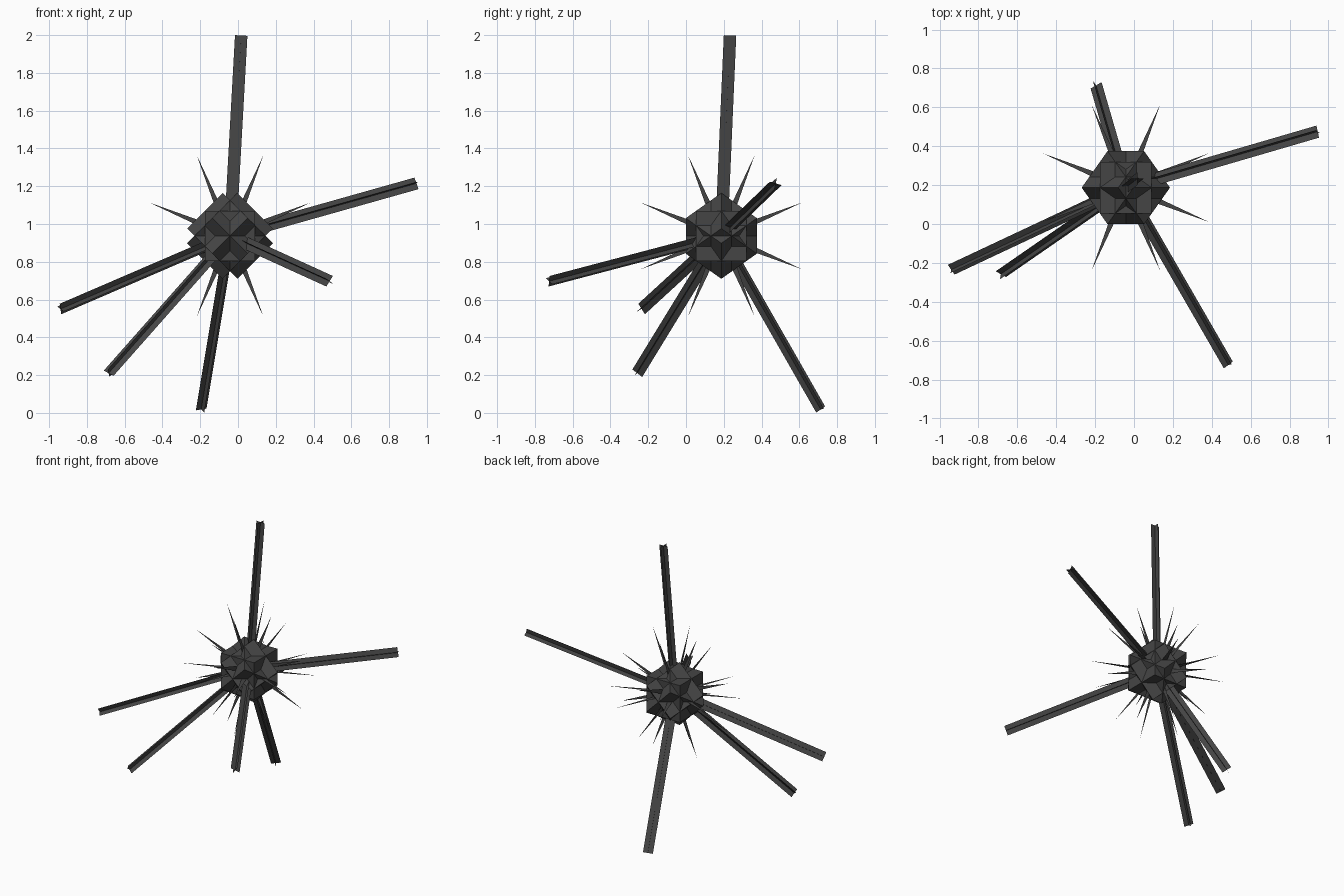
import bpy, bmesh, math
from itertools import permutations, product
from mathutils import Vector, Matrix

if "Cube" in bpy.data.objects:
    bpy.data.objects.remove(bpy.data.objects["Cube"])

CENTER = Vector((-0.042, 0.187, 0.937))
mat = bpy.data.materials.new("dark grey")
mat.diffuse_color = (0.06, 0.06, 0.06, 1)
mat.use_nodes = True
mat.node_tree.nodes["Principled BSDF"].inputs["Base Color"].default_value = mat.diffuse_color


def add_object(name, bm):
    me = bpy.data.meshes.new(name)
    bm.to_mesh(me)
    bm.free()
    me.materials.append(mat)
    ob = bpy.data.objects.new(name, me)
    ob.location = CENTER
    bpy.context.collection.objects.link(ob)
    return ob


def add_face(bm, points):
    bm.faces.new([bm.verts.new(p) for p in points])


# Core: three interlocking cubes, each turned 45 degrees about its own axis,
# the whole group then turned 45 degrees about y
half = 0.133
for axis in "XYZ":
    bm = bmesh.new()
    turn = Matrix.Rotation(math.pi / 4, 4, "Y") @ Matrix.Rotation(math.pi / 4, 4, axis)
    bmesh.ops.create_cube(bm, size=2 * half, matrix=turn)
    add_object("core_cube_" + axis.lower(), bm)

# Spikes: flat needles, eight lying in each of the three axis planes
bm = bmesh.new()
for a, b, c in permutations(range(3)):
    normal = Vector((0, 0, 0))
    normal[c] = 1
    for sa, sb in product((-1, 1), repeat=2):
        tip = Vector((0, 0, 0))
        tip[a], tip[b] = sa * 0.426, sb * 0.176
        side = normal.cross(tip).normalized() * 0.023
        add_face(bm, (side, -side, tip))
add_object("spikes", bm)

# Legs: long bars, each two flat planks crossing at right angles
ENDS = {
    "top_bar": (0.017, 0.233, 1.998),
    "right_bar": (0.945, 0.475, 1.215),
    "front_bar": (0.485, -0.725, 0.697),
    "left_bar": (-0.94, -0.235, 0.55),
    "lower_left_bar": (-0.685, -0.258, 0.21),
    "back_bar": (-0.195, 0.713, 0.018),
}
for name, end in ENDS.items():
    d = Vector(end) - CENTER
    rot = Vector((0, 0, 1)).rotation_difference(d)
    bm = bmesh.new()
    for across in (Vector((0.033, 0, 0)), Vector((0, 0.033, 0))):
        s = rot @ across
        add_face(bm, (-s, s, d + s, d - s))
    add_object(name, bm)
